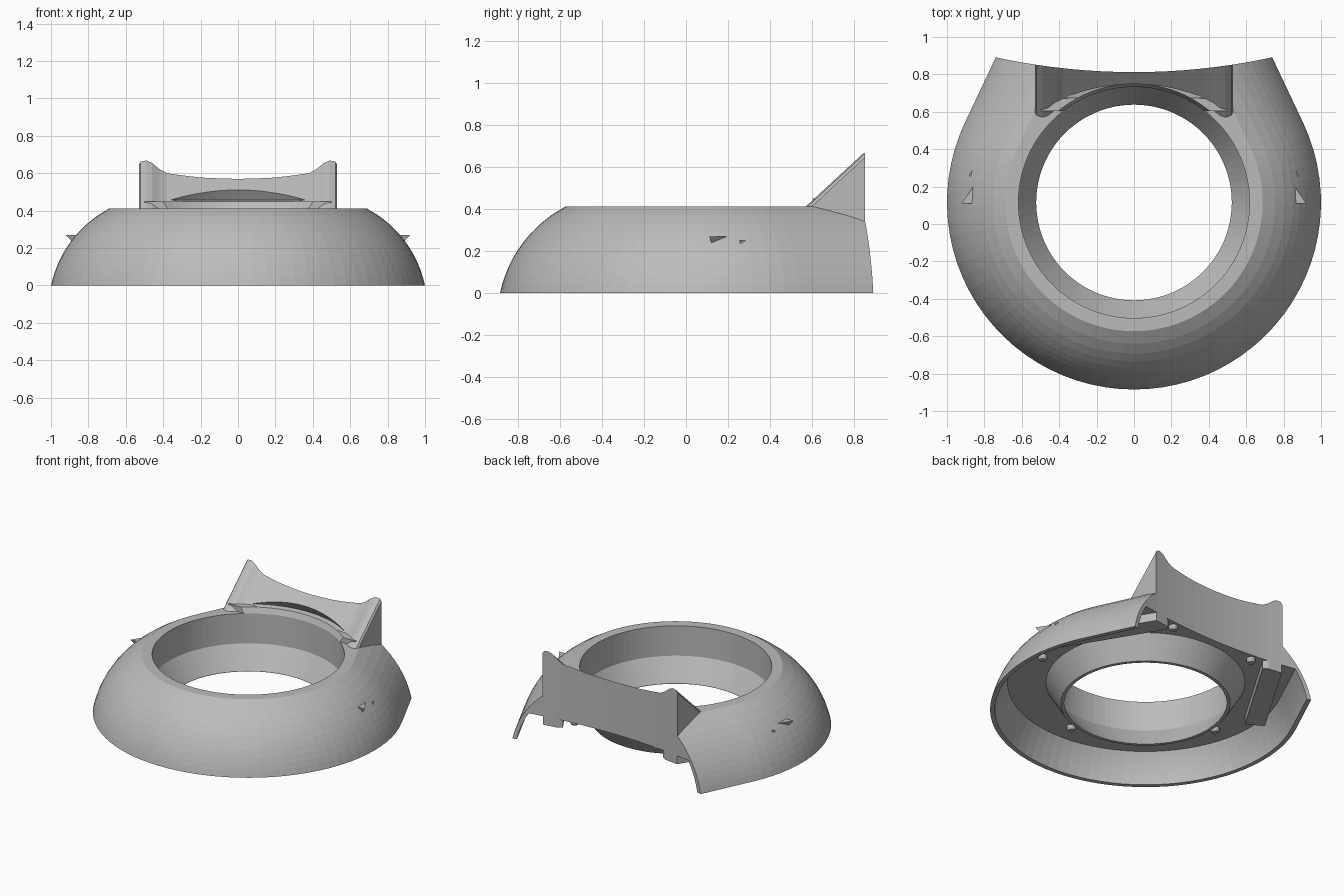
import bpy, bmesh, math
from mathutils import Matrix, Vector

if "Cube" in bpy.data.objects:
    bpy.data.objects.remove(bpy.data.objects["Cube"], do_unlink=True)

CY = 0.115                      # y of the ring axis
TANGENT = math.radians(25.3)    # where the round outline turns straight

grey = bpy.data.materials.new("plain_grey")
grey.use_nodes = True
grey.diffuse_color = (0.5, 0.5, 0.5, 1)
grey.node_tree.nodes["Principled BSDF"].inputs["Base Color"].default_value = (0.5, 0.5, 0.5, 1)


def finish(name, bm):
    bmesh.ops.recalc_face_normals(bm, faces=bm.faces)
    me = bpy.data.meshes.new(name)
    bm.to_mesh(me)
    bm.free()
    me.materials.append(grey)
    ob = bpy.data.objects.new(name, me)
    bpy.context.scene.collection.objects.link(ob)
    return ob


def loft(name, loops):
    """Closed solid through a list of equal-length point loops."""
    bm = bmesh.new()
    rows = [[bm.verts.new(p) for p in loop] for loop in loops]
    n = len(rows[0])
    for a, b in zip(rows, rows[1:]):
        for i in range(n):
            j = (i + 1) % n
            bm.faces.new((a[i], a[j], b[j], b[i]))
    bm.faces.new(rows[0])
    bm.faces.new(rows[-1])
    return finish(name, bm)


def revolve(name, profile, cx=0, cy=CY, n=96):
    return loft(name, [[(cx + r * math.cos(2 * math.pi * i / n),
                         cy + r * math.sin(2 * math.pi * i / n), z)
                        for i in range(n)] for r, z in profile])


def outline(r, z, n=52, reach=0.6):
    """Round front with straight tangent sides running to the back."""
    sweep = math.pi + 2 * TANGENT
    pts = [Vector((r * math.cos(a), r * math.sin(a) + CY, z))
           for a in (TANGENT - sweep * i / n for i in range(n + 1))]
    step = Vector((-math.sin(TANGENT), math.cos(TANGENT), 0)) * reach
    mirror = Vector((-step.x, step.y, 0))
    return [pts[0] + step] + pts + [pts[-1] + mirror]


def boolean(target, tool, operation):
    mod = target.modifiers.new("join", 'BOOLEAN')
    mod.operation = operation
    mod.solver = 'EXACT'
    mod.object = tool
    bpy.context.view_layer.update()
    deps = bpy.context.evaluated_depsgraph_get()
    me = bpy.data.meshes.new_from_object(target.evaluated_get(deps))
    target.modifiers.clear()
    target.data = me
    bpy.data.objects.remove(tool, do_unlink=True)


def dome_radius(z):
    return 0.405 + math.sqrt(0.608 ** 2 - (z + 0.126) ** 2)


def box(name, lo, hi, turn=0):
    bm = bmesh.new()
    bmesh.ops.create_cube(bm, size=1)
    size = Vector(hi) - Vector(lo)
    mid = (Vector(hi) + Vector(lo)) / 2
    bm.transform(Matrix.Translation((0, CY, 0)) @ Matrix.Rotation(turn, 4, 'Z')
                 @ Matrix.Translation(mid) @ Matrix.Diagonal((*size, 1)))
    return finish(name, bm)


# Domed bezel with a hollow underside
heights = [0.412 * i / 10 for i in range(11)]
bezel = loft("bezel", [outline(dome_radius(z), z) for z in heights])
hollow = [-0.02 + 0.22 * i / 6 for i in range(7)]
boolean(bezel, loft("hollow", [outline(dome_radius(z) - 0.03, z) for z in hollow]), 'DIFFERENCE')

# Tapered tube under the opening
boolean(bezel, revolve("tube", [(0.545, 0.045), (0.64, 0.2), (0.64, 0.3)]), 'UNION')

# Sloped hood with a raised ridge at each end
half = [(0.53, 0.63), (0.52, 0.648), (0.49, 0.657), (0.46, 0.648),
        (0.42, 0.62), (0.38, 0.602), (0.2, 0.593)]
crest = half + [(0, 0.591)] + [(-x, z) for x, z in reversed(half)]


def hood_section(y):
    drop = 0.925 * (0.835 - y)
    return [(0.53, y, 0.24)] + [(x, y, z - drop) for x, z in crest] + [(-0.53, y, 0.24)]


boolean(bezel, loft("hood", [hood_section(0.5), hood_section(0.95)]), 'UNION')
boolean(bezel, box("hood_lip", (-0.5, 0.49, 0.3), (0.5, 0.8, 0.45)), 'UNION')

# Underside rails and screw bosses
for turn in (math.radians(31), math.radians(149)):
    side = 1 if turn < 1.5 else -1
    ends = sorted((-0.33 * side, 0.4 * side))
    boolean(bezel, box("rail", (0.7, ends[0], 0.14), (0.83, ends[1], 0.25), turn), 'UNION')
for deg in (-90, -13, 193, 64, 116):
    a = math.radians(deg)
    boss = revolve("boss", [(0.022, 0.17), (0.03, 0.185), (0.03, 0.22)],
                   0.743 * math.cos(a), CY + 0.743 * math.sin(a), 16)
    boolean(bezel, boss, 'UNION')

# Round opening, undercutting the hood
boolean(bezel, revolve("opening", [(0.523, -0.1), (0.523, 0.05), (0.618, 0.2), (0.618, 0.412),
                                   (0.635, 0.45), (0.67, 0.456), (0.62, 0.53), (0.62, 1)]),
        'DIFFERENCE')

# Concave back
boolean(bezel, revolve("back_cut", [(3.5, -0.5), (3.5, 1.5)], 0, 4.312, 256), 'DIFFERENCE')

# Small pointed side markers
for side, name in ((1, "left_marker"), (-1, "right_marker")):
    bm = bmesh.new()
    for x, y, z in ((0.86, 0.2, 0.27), (0.92, 0.11, 0.27), (0.83, 0.11, 0.27), (0.87, 0.13, 0.215)):
        bm.verts.new((x * side, y, z))
    bmesh.ops.convex_hull(bm, input=bm.verts)
    finish(name, bm)
